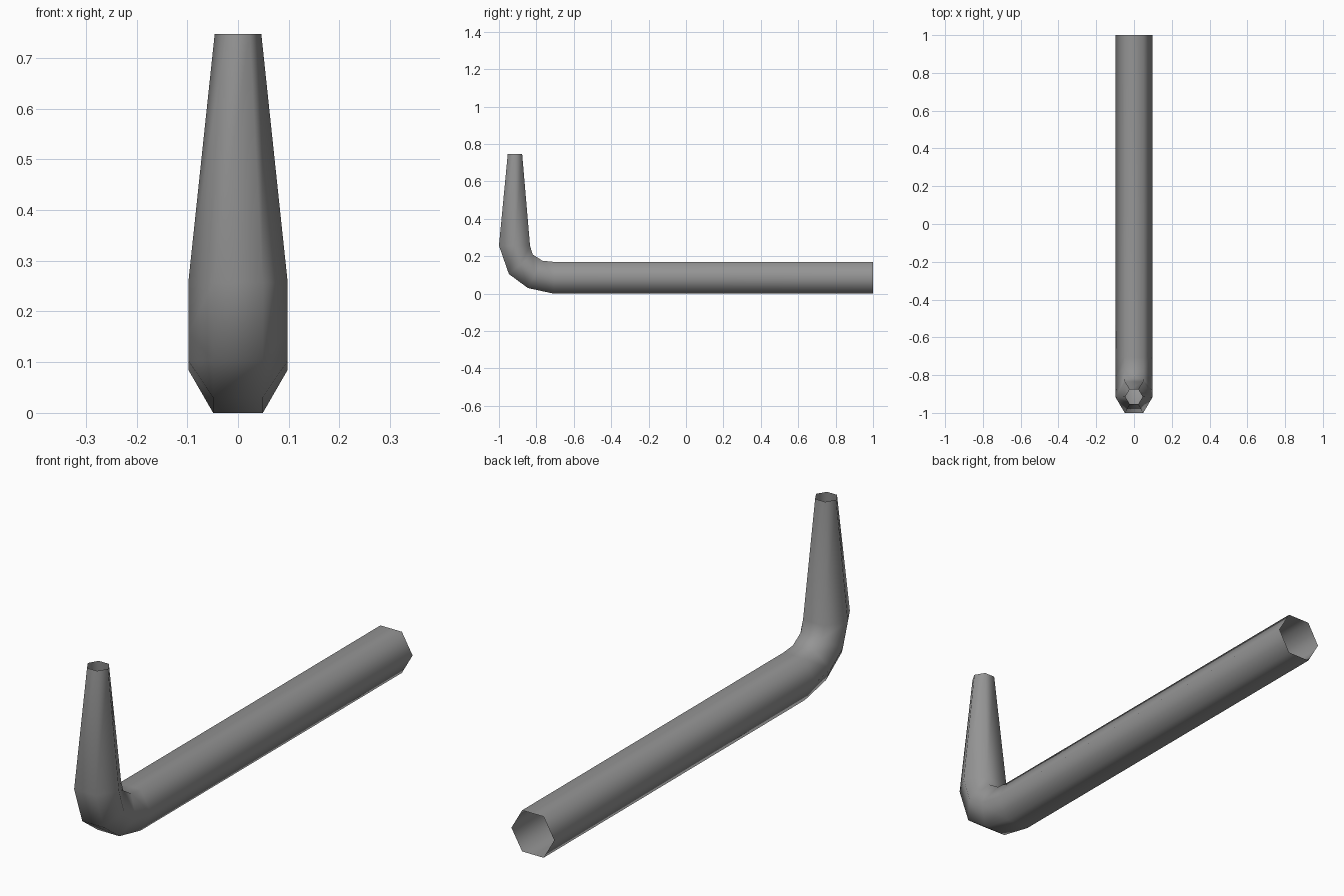
import bpy, bmesh
from mathutils import Vector

cube = bpy.data.objects.get("Cube")
if cube:
    bpy.data.objects.remove(cube, do_unlink=True)

# Plain grey metal
metal = bpy.data.materials.new("grey_metal")
metal.use_nodes = True
grey = (0.30, 0.30, 0.30, 1)
metal.diffuse_color = grey
metal.node_tree.nodes["Principled BSDF"].inputs["Base Color"].default_value = grey

# Stations along the pipe: outer (y, z), inner (y, z), half width
stations = [
    ((1.0, 0.0), (1.0, 0.17), 0.098),
    ((-0.706, 0.0), (-0.706, 0.17), 0.098),
    ((-0.845, 0.03), (-0.768, 0.176), 0.098),
    ((-0.947, 0.105), (-0.82, 0.21), 0.098),
    ((-1.0, 0.257), (-0.834, 0.257), 0.098),
    ((-0.953, 0.747), (-0.876, 0.747), 0.046),
]


def hexagon(bm, outer, inner, radius):
    """Six-sided ring with flats on the outer and inner side of the bend."""
    o, i = Vector((0, *outer)), Vector((0, *inner))
    mid, side, half = (o + i) / 2, Vector((radius, 0, 0)), Vector((radius / 2, 0, 0))
    points = (o - half, o + half, mid + side, i + half, i - half, mid - side)
    return [bm.verts.new(p) for p in points]


# Bent hexagonal pipe, open at both ends
bm = bmesh.new()
rings = [hexagon(bm, *s) for s in stations]
for a, b in zip(rings, rings[1:]):
    for k in range(6):
        n = (k + 1) % 6
        bm.faces.new((a[k], a[n], b[n], b[k]))
bmesh.ops.recalc_face_normals(bm, faces=bm.faces)
# Keep the normals pointing away from the pipe axis
bm.normal_update()
underside = min(bm.faces, key=lambda f: f.calc_center_median().z)
if underside.normal.z > 0:
    bmesh.ops.reverse_faces(bm, faces=bm.faces)
for f in bm.faces:
    f.smooth = True

mesh = bpy.data.meshes.new("bent_pipe")
bm.to_mesh(mesh)
bm.free()
mesh.materials.append(metal)
pipe = bpy.data.objects.new("bent_pipe", mesh)
bpy.context.collection.objects.link(pipe)
